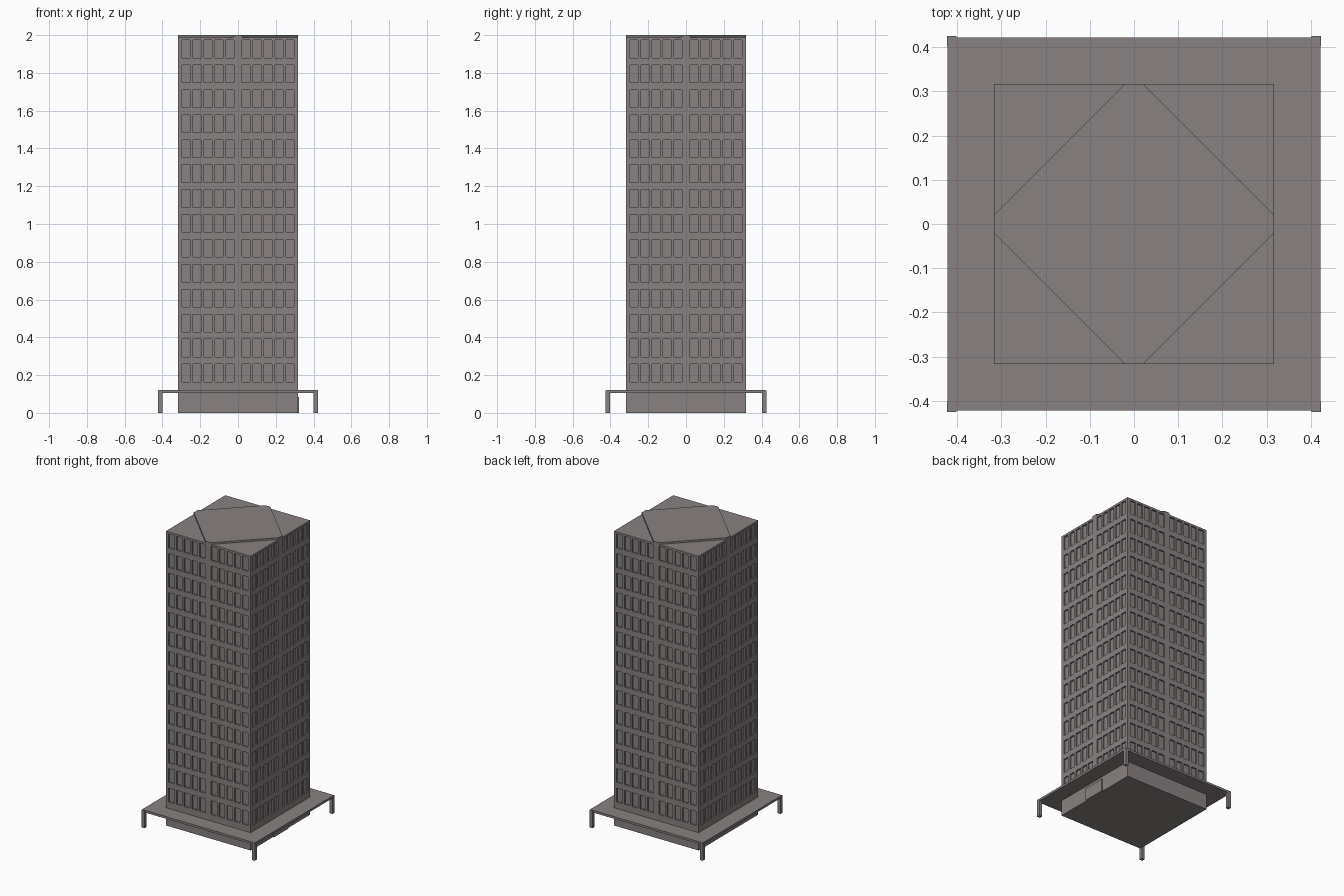
import bpy, bmesh
from math import pi
from mathutils import Matrix, Vector

cube = bpy.data.objects.get("Cube")
if cube:
    bpy.data.objects.remove(cube, do_unlink=True)

HALF = 0.317        # half width of the tower
ROOF = 1.988        # top of the walls
DECK = 0.422        # half width of the canopy
RECESS = 0.01       # window depth

concrete = bpy.data.materials.new("warm_grey_concrete")
concrete.use_nodes = True
colour = (0.25, 0.222, 0.218, 1)
concrete.diffuse_color = colour
concrete.node_tree.nodes["Principled BSDF"].inputs["Base Color"].default_value = colour


def finish(name, bm):
    bmesh.ops.recalc_face_normals(bm, faces=bm.faces)
    mesh = bpy.data.meshes.new(name)
    bm.to_mesh(mesh)
    bm.free()
    mesh.materials.append(concrete)
    obj = bpy.data.objects.new(name, mesh)
    bpy.context.collection.objects.link(obj)
    return obj


def box(name, low, high):
    low, high = Vector(low), Vector(high)
    bm = bmesh.new()
    size = Matrix.Diagonal((high - low).to_4d())
    bmesh.ops.create_cube(bm, size=1, matrix=Matrix.Translation((low + high) / 2) @ size)
    return finish(name, bm)


# Window spans: two groups of five per floor, fourteen floors
right_half = [(0.022 + 0.058 * i, 0.064 + 0.058 * i) for i in range(5)]
columns = sorted(right_half + [(-b, -a) for a, b in right_half])
rows = [(0.164 + 0.132 * i, 0.258 + 0.132 * i) for i in range(14)]
xs = [-HALF] + [v for span in columns for v in span] + [HALF]
zs = [0] + [v for span in rows for v in span] + [ROOF]

# Tower: four identical walls with recessed windows
bm = bmesh.new()
for side in range(4):
    turn = Matrix.Rotation(side * pi / 2, 4, 'Z')
    grid = [[bm.verts.new(turn @ Vector((x, -HALF, z))) for x in xs] for z in zs]
    windows = []
    for r in range(len(zs) - 1):
        for c in range(len(xs) - 1):
            face = bm.faces.new((grid[r][c], grid[r][c + 1],
                                 grid[r + 1][c + 1], grid[r + 1][c]))
            if r % 2 and c % 2:
                windows.append(face)
    inward = turn @ Vector((0, RECESS, 0))
    for face in windows:
        pushed = bmesh.ops.extrude_face_region(bm, geom=[face])["geom"]
        moved = [v for v in pushed if isinstance(v, bmesh.types.BMVert)]
        bmesh.ops.translate(bm, verts=moved, vec=inward)
        bm.faces.remove(face)
bmesh.ops.remove_doubles(bm, verts=bm.verts, dist=0.0001)
rim = [e for e in bm.edges if e.is_boundary]
for level in (0, ROOF):
    loop = [e for e in rim if all(abs(v.co.z - level) < 0.001 for v in e.verts)]
    bmesh.ops.edgeloop_fill(bm, edges=loop)
finish("tower", bm)

# Raised roof slab: a diamond with clipped points
bm = bmesh.new()
outline = []
for side in range(4):
    turn = Matrix.Rotation(side * pi / 2, 4, 'Z')
    outline += [bm.verts.new(turn @ Vector((x, -HALF, ROOF))) for x in (-0.02, 0.02)]
slab = bm.faces.new(outline)
top = bmesh.ops.extrude_face_region(bm, geom=[slab], use_keep_orig=True)["geom"]
bmesh.ops.translate(bm, vec=(0, 0, 2 - ROOF),
                    verts=[v for v in top if isinstance(v, bmesh.types.BMVert)])
finish("roof_slab", bm)

# Canopy around the base, standing on four posts
box("canopy", (-DECK, -DECK, 0.105), (DECK, DECK, 0.12))
for x, x_name in ((-1, "right"), (1, "left")):
    for y, y_name in ((-1, "front"), (1, "back")):
        cx, cy = x * (DECK - 0.01), y * (DECK - 0.008)
        box(f"canopy_post_{y_name}_{x_name}",
            (cx - 0.011, cy - 0.011, 0), (cx + 0.011, cy + 0.011, 0.118))

# Entrance door on the left side
box("entrance_door", (HALF - 0.002, -0.08, 0), (HALF + 0.007, 0.075, 0.085))
